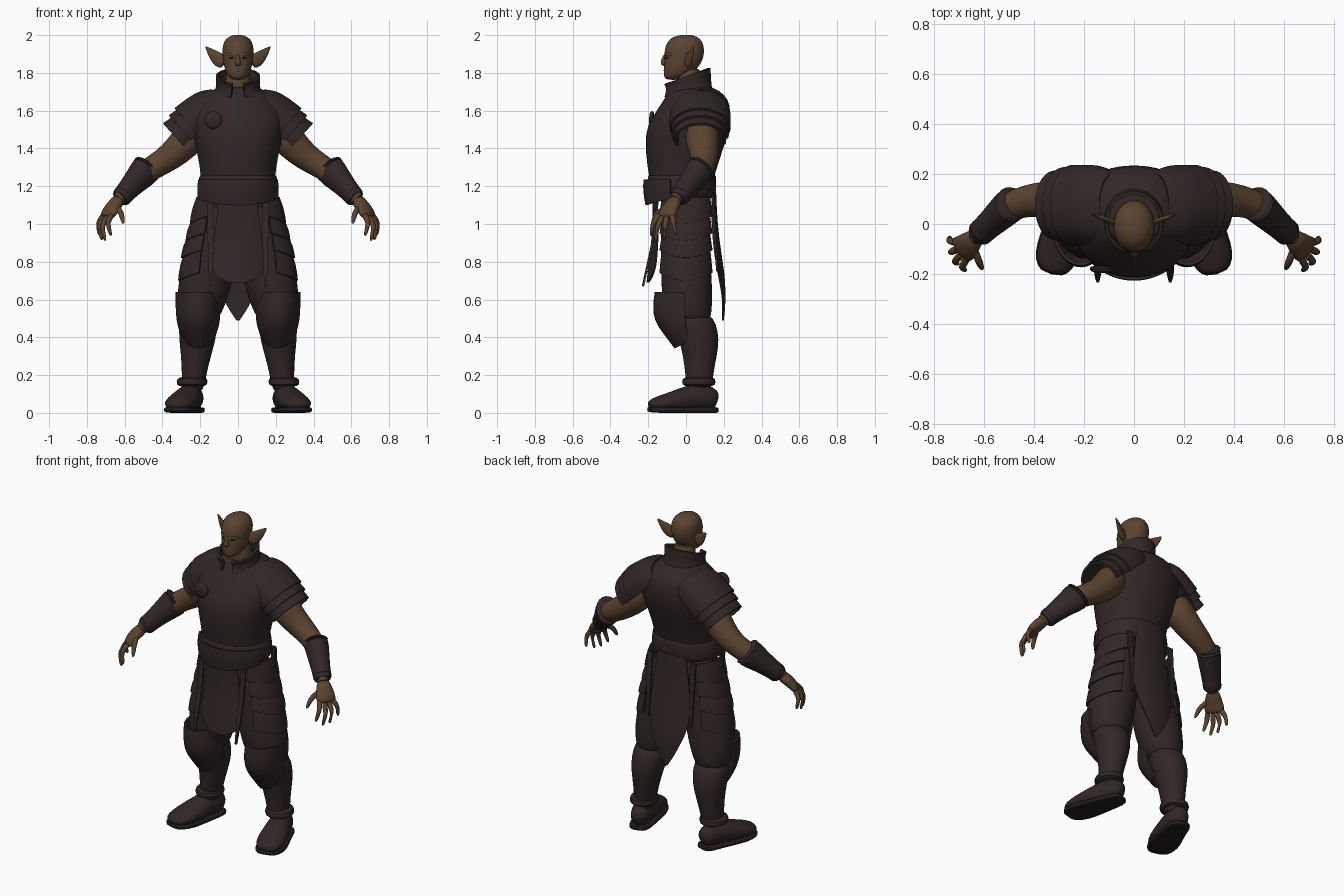
import bpy, math
from mathutils import Vector


def material(name, rgb):
    m = bpy.data.materials.new(name)
    m.diffuse_color = (*rgb, 1)
    return m


SKIN = material("brown skin", (0.105, 0.058, 0.030))
LEATHER = material("dark leather", (0.030, 0.020, 0.019))
DARK = material("black leather", (0.016, 0.011, 0.011))


def finish(name, verts, faces, mat, mirror=False, thick=0, sub=1):
    me = bpy.data.meshes.new(name)
    me.from_pydata(verts, [], faces)
    me.materials.append(mat)
    ob = bpy.data.objects.new(name, me)
    bpy.context.collection.objects.link(ob)
    bpy.ops.object.select_all(action='DESELECT')
    bpy.context.view_layer.objects.active = ob
    ob.select_set(True)
    bpy.ops.object.mode_set(mode='EDIT')
    bpy.ops.mesh.select_all(action='SELECT')
    bpy.ops.mesh.normals_make_consistent(inside=False)
    bpy.ops.object.mode_set(mode='OBJECT')
    if sub:
        s = ob.modifiers.new("round", 'SUBSURF')
        s.levels = s.render_levels = sub
        s.boundary_smooth = 'PRESERVE_CORNERS'
    if thick:
        s = ob.modifiers.new("thickness", 'SOLIDIFY')
        s.thickness = thick
        s.offset = 0
    if mirror:
        m = ob.modifiers.new("mirror", 'MIRROR')
        m.use_mirror_merge = False
    bpy.ops.object.convert(target='MESH')
    bpy.ops.object.shade_smooth_by_angle(angle=math.radians(40))
    return ob


def loft(name, rings, mat, along=False, arc=None, n=20, p=1.0, tilt=0, drop=0, **kw):
    """Rings are (x, y, z, side radius, front radius). 'along' squares them to the path."""
    C = [Vector(r[:3]) for r in rings]
    steps = n if arc is None else n + 1
    a0, a1 = arc or (0, 360)
    verts, faces = [], []
    for i, r in enumerate(rings):
        side, front = Vector((1, 0, 0)), Vector((0, -1, 0))
        if along:
            d = (C[min(i + 1, len(C) - 1)] - C[max(i - 1, 0)]).normalized()
            side = Vector((0, 0, 1)).cross(d).normalized()
            front = d.cross(side)
        for k in range(steps):
            t = math.radians(a0 + (a1 - a0) * k / n)
            s, c = math.sin(t), math.cos(t)
            v = C[i] + side * r[3] * math.copysign(abs(s) ** p, s) \
                + front * r[4] * math.copysign(abs(c) ** p, c)
            if i == len(rings) - 1:
                v.z += tilt * v.y + drop * c * c
            verts.append(v)
    for i in range(len(rings) - 1):
        for k in range(n):
            k2 = (k + 1) % steps
            faces.append((i * steps + k, i * steps + k2,
                          (i + 1) * steps + k2, (i + 1) * steps + k))
    if arc is None:
        faces.append(tuple(range(steps)))
        faces.append(tuple(range((len(rings) - 1) * steps, len(rings) * steps)))
    return finish(name, verts, faces, mat, **kw)


def panel(name, rows, mat, bow=0, xc=0, cols=6, **kw):
    """Hanging cloth: rows are (z, y, half width)."""
    verts, faces = [], []
    for z, y, w in rows:
        for k in range(cols + 1):
            x = w * (2 * k / cols - 1)
            verts.append((xc + x, y + bow * x * x, z))
    m = cols + 1
    for i in range(len(rows) - 1):
        for k in range(cols):
            faces.append((i * m + k, i * m + k + 1, i * m + m + k + 1, i * m + m + k))
    return finish(name, verts, faces, mat, **kw)


# Head, neck and face
loft("head", [(0, -.068, 1.762, .03, .04), (0, -.055, 1.785, .056, .064),
              (0, -.028, 1.82, .072, .09), (0, -.012, 1.87, .08, .104),
              (0, -.008, 1.92, .086, .108), (0, -.006, 1.965, .078, .096),
              (0, -.004, 1.992, .052, .066), (0, 0, 2.002, .02, .025)], SKIN)
loft("neck", [(0, .03, 1.66, .085, .08), (0, .02, 1.74, .066, .068), (0, .015, 1.84, .064, .066)], SKIN)
loft("nose", [(0, -.103, 1.905, .008, .012), (0, -.113, 1.875, .011, .018),
              (0, -.117, 1.846, .02, .022), (0, -.108, 1.836, .014, .014)], SKIN, n=10)
loft("brow", [(.01, -.107, 1.893, .008, .01), (.04, -.1, 1.9, .01, .01),
              (.068, -.066, 1.896, .006, .007)], SKIN, along=True, n=8, mirror=True)
loft("eye", [(.018, -.109, 1.879, .004, .004), (.033, -.104, 1.881, .006, .006),
             (.048, -.093, 1.879, .004, .004)], DARK, along=True, n=8, mirror=True)
loft("lips", [(-.028, -.104, 1.811, .004, .003), (0, -.119, 1.813, .006, .008),
              (.028, -.104, 1.811, .004, .003)], SKIN, along=True, n=8)
loft("ear", [(.068, 0, 1.85, .016, .036), (.1, .014, 1.868, .012, .042), (.128, .024, 1.892, .01, .032),
             (.152, .034, 1.918, .007, .017), (.172, .042, 1.94, .002, .003)],
     SKIN, along=True, n=12, mirror=True)

# Torso and collar
loft("jerkin", [(0, -.02, 1.1, .2, .16), (0, -.025, 1.22, .194, .165), (0, -.018, 1.32, .205, .19),
                (0, -.005, 1.43, .23, .213), (0, .014, 1.52, .25, .222), (0, .04, 1.6, .25, .196),
                (0, .055, 1.66, .2, .172), (0, .045, 1.71, .135, .13), (0, .03, 1.73, .1, .09)],
     LEATHER, n=28, p=.9)
loft("collar", [(0, .022, 1.67, .135, .135), (0, .014, 1.72, .106, .112), (0, .005, 1.782, .112, .12)],
     LEATHER, arc=(16, 344), tilt=.36, thick=.014)
loft("chest_disc", [(-.13, -.165, 1.55, .05, .05), (-.13, -.186, 1.55, .05, .05),
                    (-.13, -.196, 1.55, .03, .03)], LEATHER, along=True, n=16)

# Layered shoulder plates, stacked down the arm axis
axis = Vector((.745, 0, -.667))
root = Vector((.2, .075, 1.55))
for i, prof in enumerate([[(-.15, .075, .12), (-.1, .112, .15), (-.03, .126, .157), (.06, .132, .155)],
                          [(-.01, .11, .14), (.05, .118, .146), (.108, .124, .146)],
                          [(.05, .098, .128), (.1, .105, .132), (.158, .113, .132)]]):
    loft(f"shoulder_plate_{i + 1}", [(*(root + axis * s), ry, rn) for s, rn, ry in prof],
         LEATHER, along=True, arc=(-112, 105), thick=.014, mirror=True)

# Arms, bracers and hands
loft("arm", [(.2, .08, 1.53, .1, .1), (.29, .09, 1.415, .086, .086), (.36, .098, 1.355, .074, .074),
             (.43, .094, 1.31, .064, .066), (.5, .07, 1.27, .062, .064),
             (.6, -.025, 1.165, .045, .046), (.645, -.065, 1.115, .032, .042)],
     SKIN, along=True, mirror=True)
loft("bracer", [(.482, .085, 1.295, .074, .092), (.505, .066, 1.268, .07, .083), (.56, .014, 1.208, .06, .064),
                (.603, -.025, 1.158, .052, .054), (.63, -.05, 1.127, .058, .059)],
     LEATHER, along=True, mirror=True)
for nm, a, b in (("upper", (.476, .09, 1.302, .077, .095), (.495, .074, 1.28, .075, .089)),
                 ("wrist", (.602, -.024, 1.16, .058, .06), (.614, -.035, 1.146, .058, .06))):
    loft(nm + "_bracer_rim", [a, b], LEATHER, along=True, mirror=True)
loft("palm", [(.625, -.045, 1.135, .036, .036), (.655, -.075, 1.1, .048, .034),
              (.683, -.1, 1.06, .062, .028), (.697, -.11, 1.03, .056, .02)],
     SKIN, along=True, n=14, mirror=True)
fingers = {"thumb": ((.64, -.1, 1.09), (.618, -.155, 1.055), (.606, -.182, 1.0)),
           "index_finger": ((.668, -.137, 1.055), (.69, -.175, 1.005), (.672, -.186, .935)),
           "middle_finger": ((.69, -.122, 1.045), (.72, -.152, .985), (.702, -.16, .908)),
           "ring_finger": ((.703, -.1, 1.045), (.737, -.113, .985), (.72, -.116, .912)),
           "little_finger": ((.705, -.075, 1.055), (.742, -.066, 1.005), (.735, -.052, .94))}
for nm, (a, b, c) in fingers.items():
    a, b, c = Vector(a), Vector(b), Vector(c)
    pts = [(a, .018), (a.lerp(b, .6), .016), (b, .016), (b.lerp(c, .55), .013), (c, .007)]
    loft(nm, [(*q, r, r) for q, r in pts], SKIN, along=True, n=8, mirror=True)

# Belt
loft("belt", [(0, -.02, 1.13, .205, .165), (0, -.02, 1.15, .217, .178), (0, -.022, 1.2, .216, .183),
              (0, -.022, 1.255, .206, .183), (0, -.02, 1.27, .196, .175)], LEATHER, n=28, p=.92)
loft("belt_front_plate", [(0, -.02, 1.235, .215, .198), (0, -.02, 1.18, .222, .203),
                          (0, -.02, 1.135, .217, .188)],
     LEATHER, arc=(-72, 72), drop=-.035, thick=.014)

# Hanging cloth panels and straps
panel("front_cloth", [(1.15, -.175, .1), (1.0, -.172, .115), (.88, -.182, .13), (.78, -.196, .142),
                      (.735, -.2, .122), (.705, -.203, .09), (.69, -.204, .045)],
      LEATHER, bow=1.8, thick=.01)
panel("back_cloth", [(1.17, .155, .1), (1.0, .162, .12), (.85, .182, .138), (.74, .2, .135),
                     (.64, .206, .092), (.56, .203, .055), (.49, .195, .008)],
      LEATHER, bow=-1.6, thick=.01)
panel("front_strap", [(1.13, -.15, .016), (.95, -.165, .016), (.8, -.2, .014), (.67, -.228, .005)],
      LEATHER, xc=.145, cols=2, thick=.012, mirror=True)
panel("back_strap", [(1.15, .14, .018), (.95, .155, .016), (.75, .165, .006)],
      LEATHER, xc=.15, cols=2, thick=.012, mirror=True)

# Overlapping hip plates
tiers = [(1.14, 1.0, .215, .25), (1.03, .91, .235, .273), (.94, .82, .256, .297), (.86, .7, .275, .312)]
for i, (top, low, x0, x1) in enumerate(tiers):
    cx = .12 + .012 * i
    loft(f"hip_plate_{i + 1}", [(cx, 0, top, x0 - cx, .13), (cx, 0, (top + low) / 2, x1 - cx - .008, .139),
                                (cx, 0, low, x1 - cx, .142)],
         LEATHER, arc=(18, 162), n=14, drop=.045, thick=.012, mirror=True)

# Trousers
loft("trouser_leg", [(.1, -.005, 1.13, .1, .14), (.125, -.005, .95, .122, .13), (.155, 0, .8, .145, .132),
                     (.175, .003, .68, .142, .136), (.19, .008, .6, .134, .134), (.2, .015, .53, .115, .12),
                     (.208, .03, .47, .09, .1)], LEATHER, mirror=True)

# Boots and knee guards
loft("boot_shaft", [(.207, .03, .53, .095, .1), (.21, .045, .47, .104, .116), (.215, .07, .39, .098, .108),
                    (.222, .074, .3, .08, .09), (.233, .07, .2, .064, .073), (.24, .07, .1, .06, .068)],
     LEATHER, mirror=True)
loft("knee_guard", [(.215, 0, .64, .108, .16), (.212, 0, .57, .112, .17), (.21, 0, .49, .11, .165),
                    (.21, .01, .42, .092, .122), (.21, .02, .37, .06, .075)],
     LEATHER, arc=(-88, 88), n=14, drop=-.025, thick=.014, mirror=True)
loft("ankle_strap", [(.245, .068, .135, .078, .086), (.243, .068, .165, .086, .092),
                     (.241, .068, .195, .076, .084)], LEATHER, mirror=True)
loft("boot_foot", [(.222, .165, .06, .035, .045), (.235, .13, .075, .058, .068), (.252, .06, .085, .066, .078),
                   (.278, -.02, .07, .078, .063), (.302, -.1, .055, .087, .048),
                   (.322, -.165, .046, .072, .036), (.33, -.198, .04, .04, .022)],
     LEATHER, along=True, mirror=True)
loft("boot_sole", [(.222, .172, .015, .042, .016), (.235, .13, .015, .066, .016), (.252, .06, .015, .07, .016),
                   (.278, -.02, .015, .084, .016), (.302, -.1, .015, .092, .016),
                   (.322, -.165, .017, .078, .016), (.332, -.202, .02, .044, .014)],
     DARK, along=True, p=.5, mirror=True)
